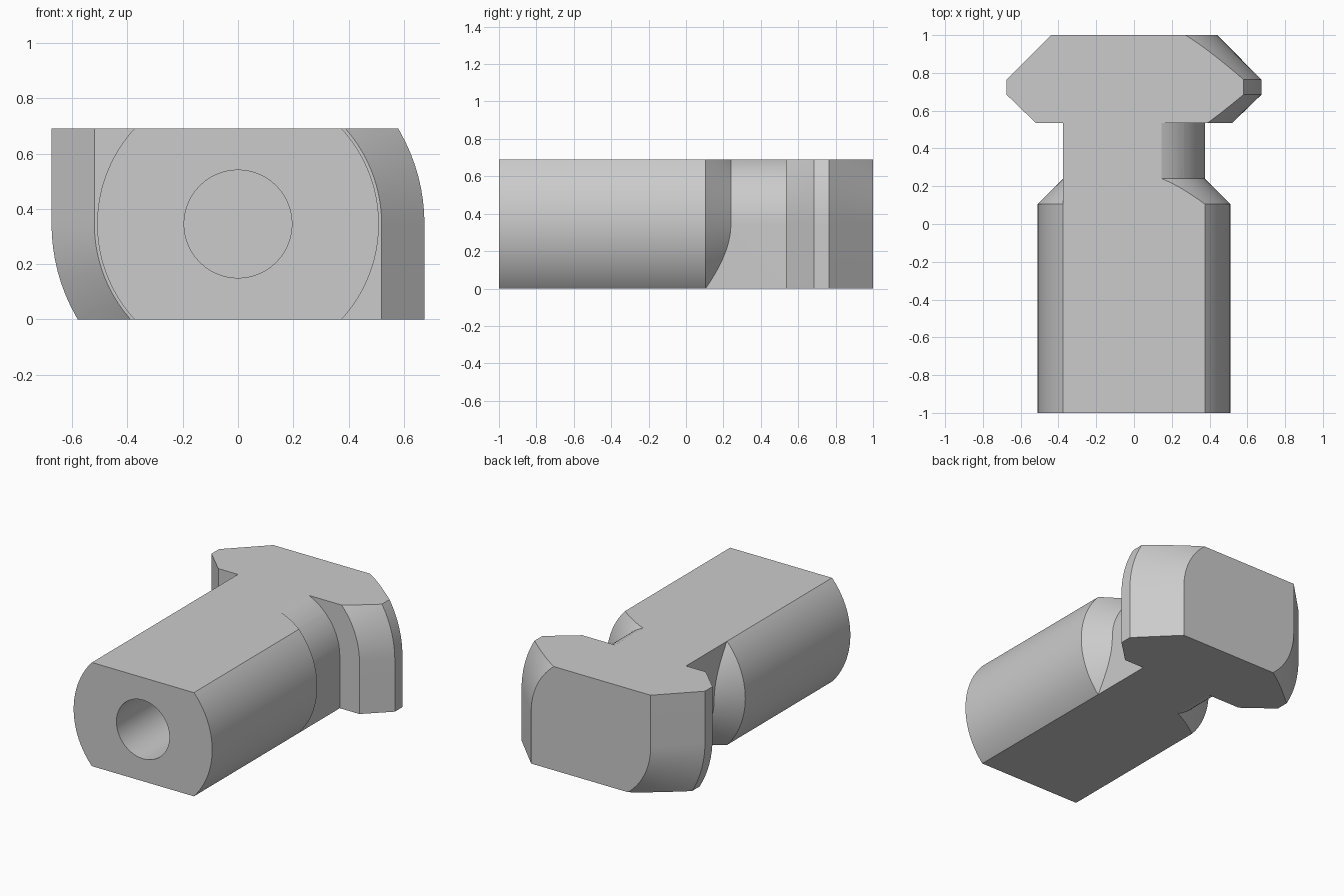
import bpy, bmesh, math

old = bpy.data.objects.get("Cube")
if old:
    bpy.data.objects.remove(old, do_unlink=True)

HALF = 0.345          # half the height, also the height of the turning axis
STEPS = 24            # segments per quarter turn

steel = bpy.data.materials.new("plain grey metal")
GREY = (0.6, 0.6, 0.6, 1)
steel.diffuse_color = GREY
steel.use_nodes = True
steel.node_tree.nodes["Principled BSDF"].inputs["Base Color"].default_value = GREY


def section(r, square):
    """Outline round the axis; square=True squares off two opposite quarters."""
    pts = []
    for quarter in range(4):
        if square and quarter % 2:
            a = math.radians(90 * quarter + 45)
            pts.append((r * math.copysign(1, math.cos(a)),
                        r * math.copysign(1, math.sin(a))))
            continue
        last = STEPS + 1 if square else STEPS
        for i in range(last):
            a = math.pi / 2 * (quarter + i / STEPS)
            pts.append((r * math.cos(a), r * math.sin(a)))
    return pts


def loft(name, stations, square=False):
    """Solid through (y, radius) stations."""
    bm = bmesh.new()
    rings = [[bm.verts.new((x, y, HALF + z)) for x, z in section(r, square)]
             for y, r in stations]
    n = len(rings[0])
    for a, b in zip(rings, rings[1:]):
        for i in range(n):
            j = (i + 1) % n
            bm.faces.new((a[i], a[j], b[j], b[i]))
    bm.faces.new(rings[0])
    bm.faces.new(rings[-1])
    bmesh.ops.recalc_face_normals(bm, faces=bm.faces)
    mesh = bpy.data.meshes.new(name)
    bm.to_mesh(mesh)
    bm.free()
    mesh.materials.append(steel)
    obj = bpy.data.objects.new(name, mesh)
    bpy.context.collection.objects.link(obj)
    return obj


def combine(obj, tool, operation):
    mod = obj.modifiers.new(operation.lower(), 'BOOLEAN')
    mod.operation = operation
    mod.solver = 'EXACT'
    mod.object = tool
    bpy.ops.object.select_all(action='DESELECT')
    bpy.context.view_layer.objects.active = obj
    obj.select_set(True)
    bpy.ops.object.modifier_apply(modifier=mod.name)
    bpy.data.objects.remove(tool, do_unlink=True)


# Round barrel with a chamfered rear end running into the neck
nut = loft("quarter_turn_nut", [(-1, 0.51), (0.105, 0.51), (0.315, 0.3)])

# Neck and bevelled hammer head, rounded on two opposite quarters
head = loft("neck_and_head", [(0.08, 0.375), (0.535, 0.375), (0.535, 0.52),
                              (0.685, 0.675), (0.765, 0.675), (1, 0.44)],
            square=True)
combine(nut, head, 'UNION')

# Flat top and bottom
bpy.ops.mesh.primitive_cube_add(size=1, location=(0, 0, HALF))
slab = bpy.context.object
slab.name = "flat_slab_cutter"
slab.scale = (3, 3, 2 * HALF)
slab.hide_render = True
slab.data.materials.append(steel)
combine(nut, slab, 'INTERSECT')

# Blind bore in the front
bore = loft("bore_cutter", [(-1.2, 0.195), (0.25, 0.195)])
bore.hide_render = True
combine(nut, bore, 'DIFFERENCE')

bpy.ops.object.select_all(action='DESELECT')
bpy.context.view_layer.objects.active = nut
nut.select_set(True)
bpy.ops.object.shade_smooth_by_angle(angle=math.radians(20))
